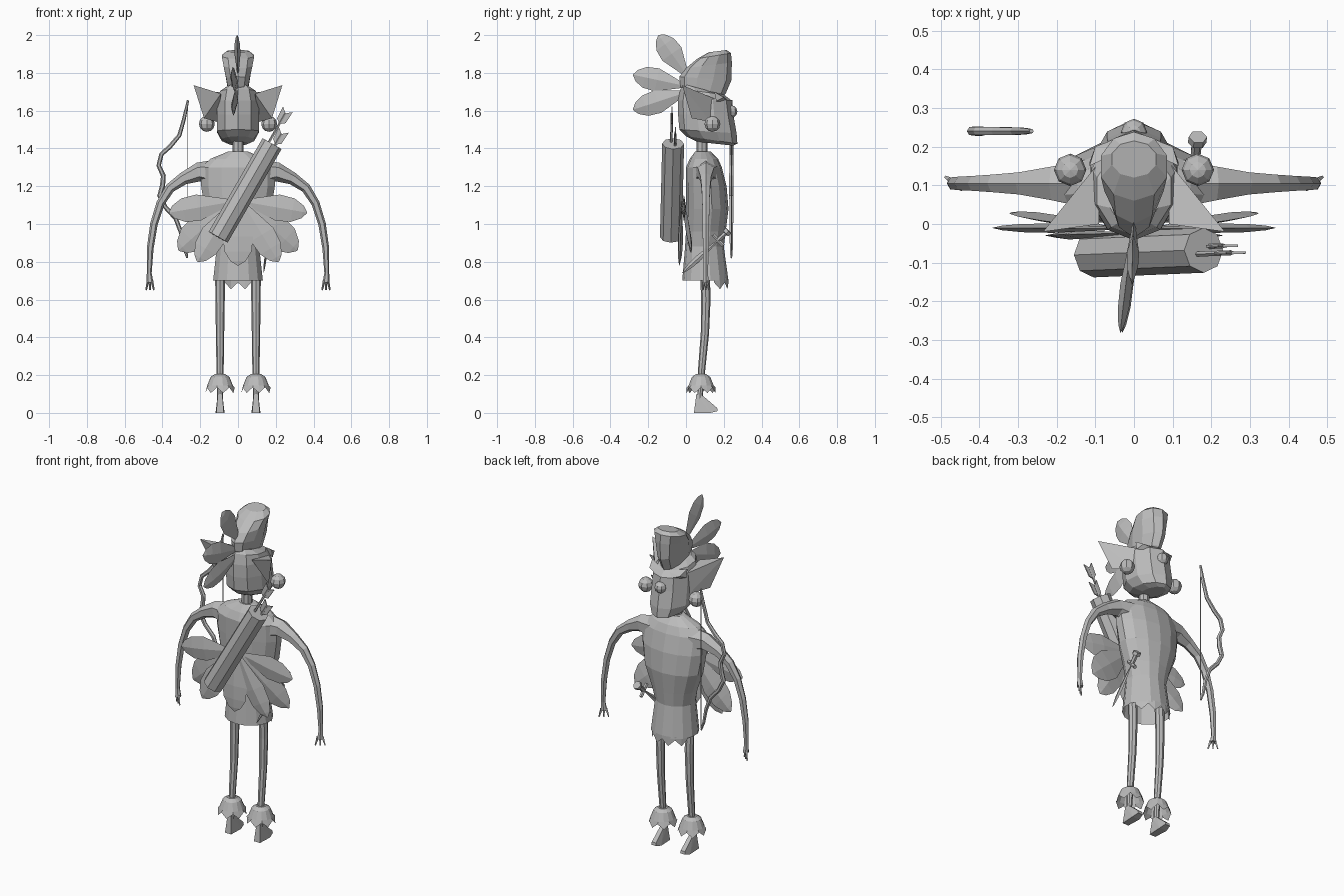
import bpy, bmesh
from math import sin, cos, pi
from mathutils import Vector as V

cube = bpy.data.objects.get("Cube")
if cube:
    bpy.data.objects.remove(cube, do_unlink=True)

grey = bpy.data.materials.new("plain grey")
grey.use_nodes = True
grey.diffuse_color = (0.5, 0.5, 0.5, 1)
grey.node_tree.nodes["Principled BSDF"].inputs["Base Color"].default_value = (0.5, 0.5, 0.5, 1)


def finish(name, bm):
    bmesh.ops.recalc_face_normals(bm, faces=bm.faces)
    me = bpy.data.meshes.new(name)
    bm.to_mesh(me)
    bm.free()
    me.materials.append(grey)
    ob = bpy.data.objects.new(name, me)
    bpy.context.collection.objects.link(ob)
    return ob


def skin(name, rings, cap_start=True, cap_end=True):
    """Join rings of equal length with quads."""
    bm = bmesh.new()
    vs = [[bm.verts.new(p) for p in r] for r in rings]
    n = len(rings[0])
    for a, b in zip(vs, vs[1:]):
        for i in range(n):
            j = (i + 1) % n
            bm.faces.new((a[i], a[j], b[j], b[i]))
    if cap_start:
        bm.faces.new(vs[0])
    if cap_end:
        bm.faces.new(vs[-1])
    return finish(name, bm)


def ring(x, z, rx, y0, y1, n, tilt=0, jag=0):
    """Level oval from y0 to y1, tilted along y, odd corners moved by jag."""
    ry = (y1 - y0) / 2
    out = []
    for i in range(n):
        a = 2 * pi * (i + 0.5 * (jag == 0 and n % 4 == 2)) / n
        s = sin(a)
        out.append(V((x + rx * cos(a), (y0 + y1) / 2 + ry * s, z + tilt * s + jag * (i % 2))))
    return out


def tube(name, path, radii, n=6):
    path = [V(p) for p in path]
    rings = []
    for i, p in enumerate(path):
        t = (path[min(i + 1, len(path) - 1)] - path[max(i - 1, 0)]).normalized()
        u = t.cross(V((0, 1, 0)))
        if u.length < 0.1:
            u = t.cross(V((1, 0, 0)))
        u.normalize()
        w = t.cross(u)
        r = radii[i] if isinstance(radii, (list, tuple)) else radii
        rings.append([p + r * (u * cos(2 * pi * k / n) + w * sin(2 * pi * k / n)) for k in range(n)])
    return skin(name, rings)


def hull(name, pts):
    bm = bmesh.new()
    for p in pts:
        bm.verts.new(p)
    bmesh.ops.convex_hull(bm, input=bm.verts)
    bmesh.ops.dissolve_limit(bm, angle_limit=0.02, verts=bm.verts, edges=bm.edges)
    return finish(name, bm)


def leaf(name, base, tip, half, normal, thick=0.012):
    """Ridged flat leaf from base to tip."""
    base, tip, normal = V(base), V(tip), V(normal)
    side = (tip - base).cross(normal).normalized()
    rings = []
    for t, w in ((0, .12), (.3, .6), (.55, 1), (.78, .9), (.93, .5), (1, .05)):
        c, h = base.lerp(tip, t), thick * w
        rings.append([c + side * half * w, c + normal * h, c - side * half * w, c - normal * h])
    return skin(name, rings)


def ball(name, pos, r):
    bm = bmesh.new()
    bmesh.ops.create_uvsphere(bm, u_segments=8, v_segments=6, radius=r)
    bmesh.ops.translate(bm, verts=bm.verts, vec=pos)
    return finish(name, bm)


# Tunic: chest, waist and flared skirt with a torn front hem
torso = [(1.385, .05, .05, .13), (1.345, .15, .02, .17), (1.3, .2, 0, .19), (1.2, .2, 0, .215),
         (1.08, .18, 0, .225), (.96, .135, 0, .21), (.88, .115, -.005, .2), (.7, .135, -.02, .225)]
skin("tunic", [ring(0, z, rx, a, b, 14) for z, rx, a, b in torso], True, False)
hem = []
for dz in (0, 1):
    hem.append([V((.125 * cos(a), .105 + .12 * sin(a), .71 - dz * (.02 + .035 * (i % 2))))
                for i in range(9) for a in [pi * (.12 + .76 * i / 8)]])
bm = bmesh.new()
rows = [[bm.verts.new(p) for p in r] for r in hem]
for i in range(8):
    bm.faces.new((rows[0][i], rows[0][i + 1], rows[1][i + 1], rows[1][i]))
finish("torn_hem", bm)

# Neck and head
tube("neck", [(0, .085, 1.36), (0, .085, 1.47)], .03, 8)
head = [(1.425, .05, .06, .25, -.01), (1.445, .09, .0, .272, -.02), (1.49, .118, -.035, .268, -.01),
        (1.58, .118, -.042, .25, 0), (1.655, .115, -.042, .24, 0), (1.7, .1, -.03, .2, -.015),
        (1.72, .065, -.01, .14, -.02)]
skin("head", [ring(0, z, rx, a, b, 10, t) for z, rx, a, b, t in head])
ball("nose", (0, .238, 1.595), .034)

# Tall hair bun
bun = [(1.64, .045, .02, .15, 0), (1.71, .055, -.03, .21, -.02), (1.77, .066, -.035, .24, -.01),
       (1.84, .08, 0, .243, .015), (1.89, .09, .06, .238, .015), (1.915, .06, .12, .215, .006)]
skin("hair_bun", [ring(0, z, rx, a, b, 10, t) for z, rx, a, b, t in bun])
for i, (by, bz, x, y, z) in enumerate(((.01, 1.78, -.005, -.145, 2), (0, 1.73, -.035, -.28, 1.79),
                                       (.01, 1.7, -.03, -.28, 1.605))):
    leaf(f"hair_leaf_{i + 1}", (0, by, bz), (x, y, z), .062, (1, 0, 0), .016)

for s, side in ((1, "left"), (-1, "right")):
    # Ear, earring and brow
    hull(f"{side}_ear", [(s * x, y, z) for x, y, z in (
        (.235, -.02, 1.735), (.09, 0, 1.69), (.09, .16, 1.66), (.11, .13, 1.54), (.18, .03, 1.56))])
    ball(f"{side}_earring", (s * .165, .14, 1.53), .042)
    hull(f"{side}_brow", [(s * x, y, z) for x, y, z in (
        (.01, .235, 1.64), (.01, .2, 1.68), (.1, .2, 1.67), (.115, .15, 1.7), (.115, .16, 1.65))])

    # Arm with a small three-fingered hand
    tube(f"{side}_arm", [(s * x, .105, z) for x, z in (
        (.13, 1.27), (.21, 1.275), (.29, 1.24), (.36, 1.19), (.41, 1.11), (.445, 1.0), (.465, .87),
        (.47, .74), (.466, .69))], (.07, .05, .033, .026, .022, .02, .018, .013, .018))
    for k, dx in enumerate((-.016, 0, .016)):
        tube(f"{side}_finger_{k + 1}", [(s * (.466 + dx * .6), .105 + dx * .5, .7),
             (s * (.466 + dx * 1.3), .105 + dx, .65)], (.008, .004), 4)

    # Leg, foot and ragged ankle cuff
    x = s * .095
    tube(f"{side}_leg", [(x, .1, .76), (x, .105, .6), (x, .1, .42), (x, .082, .22), (x, .075, .1),
         (x, .07, .05)], (.026, .025, .022, .019, .015, .016), 8)
    hull(f"{side}_foot", [(x + d * w, y, z) for d in (1, -1) for w, y, z in (
        (.012, .055, .1), (.012, .09, .09), (.02, .042, 0), (.024, .13, 0), (.016, .168, .01),
        (.014, .165, .026), (.016, .12, .045))])
    cuff = ((.205, .028, 0), (.19, .05, 0), (.145, .068, 0), (.135, .078, -.03))
    skin(f"{side}_cuff", [[V((x + r * cos(a), .08 + r * sin(a), z + j * (i % 2)))
                           for i in range(14) for a in [2 * pi * i / 14]] for z, r, j in cuff], True, False)

    # Fan of cape leaves over the back
    for k, (tx, ty, tz, half) in enumerate(((.365, -.01, 1.06, .07), (.315, .03, .86, .085),
                                            (.215, -.03, .8, .07))):
        leaf(f"{side}_cape_leaf_{k + 1}", (s * .02, -.012 - .006 * k, 1.12),
             (s * tx, ty, tz), half, (0, 1, 0))
leaf("middle_cape_leaf", (0, -.025, 1.12), (0, -.035, .78), .08, (0, 1, 0))

# Quiver with two arrows
low, top = V((-.105, -.08, .93)), V((.18, -.068, 1.425))
axis = (top - low).normalized()
tube("quiver", [low, top, top, top - axis * .05], (.058, .058, .048, .044), 8)
cross = axis.cross(V((0, 1, 0))).normalized()
for k, (off, reach) in enumerate(((-.018, .07), (.018, .175))):
    start = top + cross * off + V((0, .01 - .02 * k, 0))
    end = start + axis * reach
    tube(f"arrow_shaft_{k + 1}", [start - axis * .1, end], .007, 5)
    for d in (1, -1):
        hull(f"arrow_fletching_{k + 1}_{'a' if d > 0 else 'b'}",
             [end + axis * l + cross * d * w + V((0, t, 0)) for t in (.003, -.003)
              for l, w in ((-.065, 0), (-.045, .026), (.025, .03), (0, 0))])

# Bow and string
tube("bow", [(x, .24, z) for x, z in (
    (-.265, 1.655), (-.285, 1.56), (-.31, 1.47), (-.36, 1.41), (-.405, 1.37), (-.42, 1.31), (-.395, 1.255),
    (-.4, 1.2), (-.415, 1.15), (-.385, 1.09), (-.33, 1.03), (-.3, .95), (-.285, .87), (-.268, .82))],
    [.006, .01, .011, .012, .012, .012, .013, .014, .013, .012, .012, .011, .009, .005])
tube("bow_string", [(-.266, .24, 1.64), (-.266, .24, .83)], .0025, 4)

# Dagger on the left hip
pommel, tip = V((.165, .225, .965)), V((.135, -.02, .74))
aim = (tip - pommel).normalized()
guard = pommel + aim * .075
up = aim.cross(V((1, 0, 0))).normalized()
tube("dagger_grip", [pommel, pommel + aim * .02, pommel + aim * .022, guard], (.024, .024, .013, .013))
tube("dagger_guard", [guard - up * .04, guard + up * .04], .011)
leaf("dagger_blade", guard - aim * .02, tip, .016, (1, 0, 0), .006)
